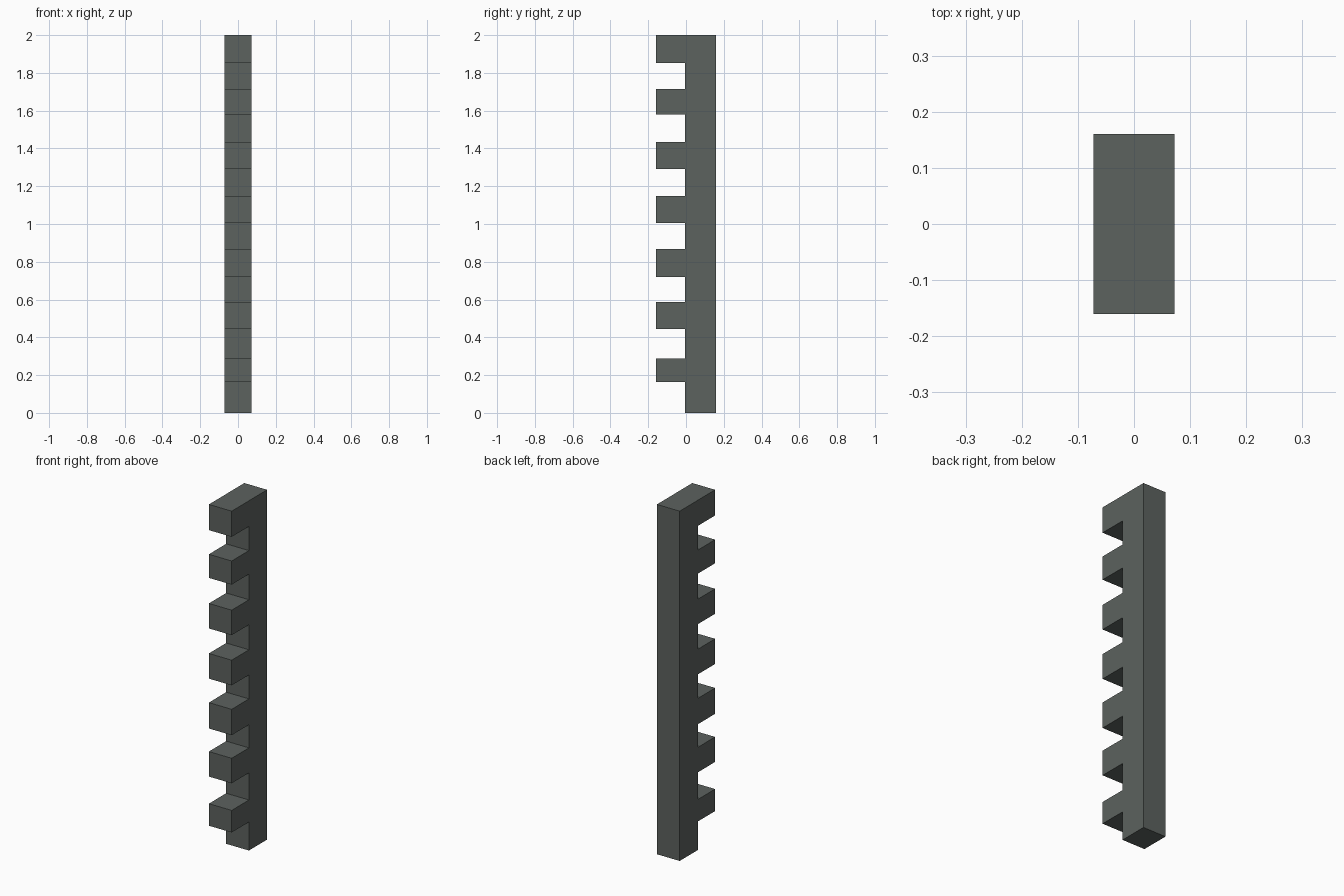
import bpy, bmesh

if "Cube" in bpy.data.objects:
    bpy.data.objects.remove(bpy.data.objects["Cube"])

HALF_W, FRONT, STEP, BACK = 0.072, -0.16, -0.004, 0.16
# bottom and top height of each tooth
TEETH = [(0.163, 0.289), (0.444, 0.587), (0.719, 0.867), (1.004, 1.148),
         (1.291, 1.434), (1.580, 1.715), (1.853, 2.0)]

mat = bpy.data.materials.new("dark grey green")
mat.diffuse_color = (0.107, 0.122, 0.114, 1)
mat.use_nodes = True
mat.node_tree.nodes["Principled BSDF"].inputs["Base Color"].default_value = mat.diffuse_color

# Comb outline in the y-z plane: spine at the back, teeth to the front
outline = [(BACK, 2.0), (BACK, 0.0), (STEP, 0.0)]
for low, high in TEETH:
    outline += [(STEP, low), (FRONT, low), (FRONT, high)]
    if high < 2.0:
        outline.append((STEP, high))

# Extrude the outline across the width
bm = bmesh.new()
face = bm.faces.new([bm.verts.new((-HALF_W, y, z)) for y, z in outline])
result = bmesh.ops.extrude_face_region(bm, geom=[face])
moved = [v for v in result["geom"] if isinstance(v, bmesh.types.BMVert)]
bmesh.ops.translate(bm, vec=(2 * HALF_W, 0, 0), verts=moved)
bmesh.ops.recalc_face_normals(bm, faces=bm.faces)

mesh = bpy.data.meshes.new("toothed_bar")
bm.to_mesh(mesh)
bm.free()
mesh.materials.append(mat)
bar = bpy.data.objects.new("toothed_bar", mesh)
bpy.context.collection.objects.link(bar)
